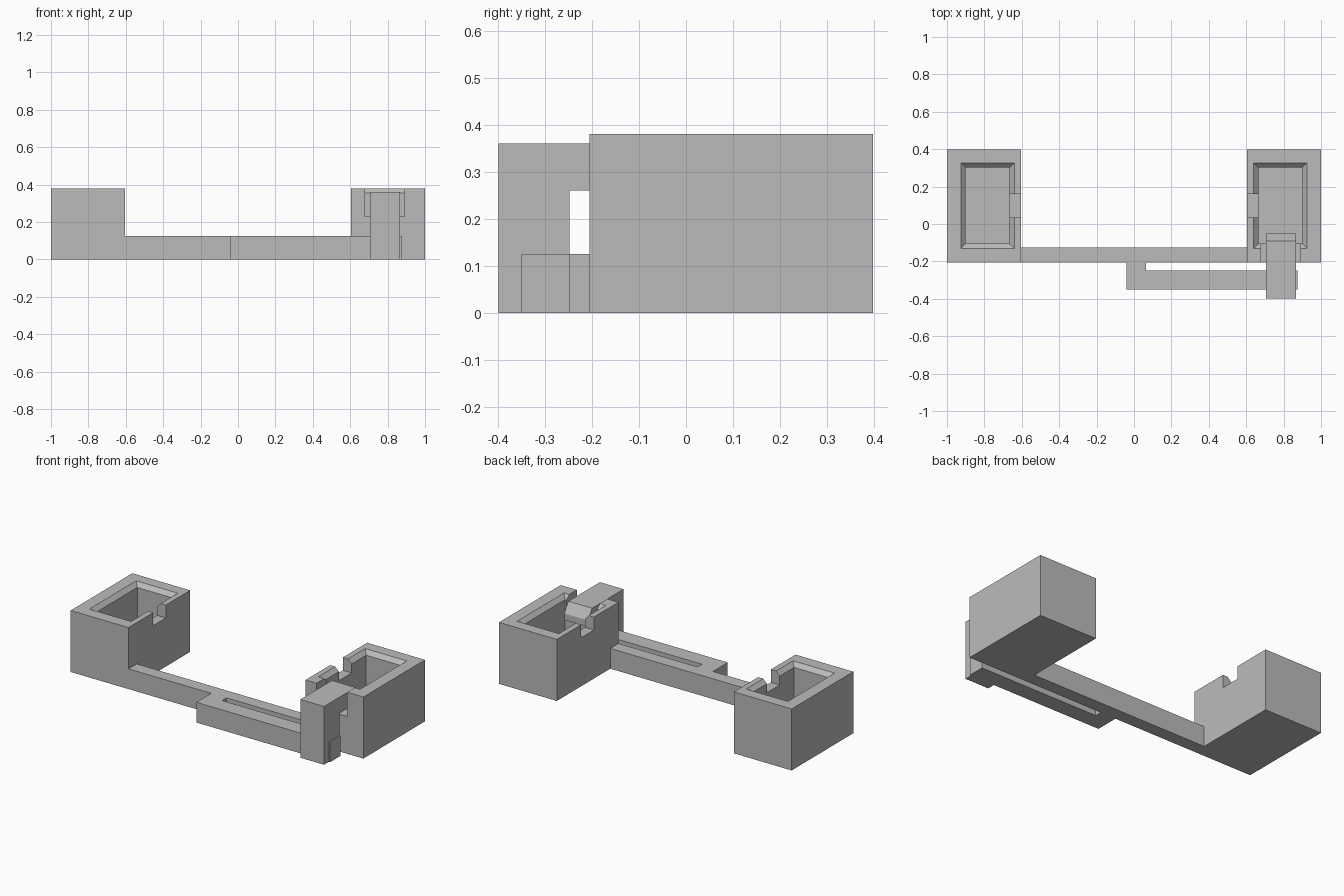
import bpy
import bmesh

cube = bpy.data.objects.get("Cube")
if cube:
    bpy.data.objects.remove(cube, do_unlink=True)

grey = bpy.data.materials.new("plain grey")
grey.use_nodes = True
GREY = (0.5, 0.5, 0.5, 1)
grey.diffuse_color = GREY
grey.node_tree.nodes["Principled BSDF"].inputs["Base Color"].default_value = GREY


def loft(name, rings):
    """Solid through matching rings of points, capped at both ends."""
    bm = bmesh.new()
    loops = [[bm.verts.new(p) for p in ring] for ring in rings]
    n = len(loops[0])
    for a, b in zip(loops, loops[1:]):
        for i in range(n):
            j = (i + 1) % n
            bm.faces.new((a[i], a[j], b[j], b[i]))
    bm.faces.new(loops[0])
    bm.faces.new(loops[-1])
    bmesh.ops.recalc_face_normals(bm, faces=bm.faces)
    mesh = bpy.data.meshes.new(name)
    bm.to_mesh(mesh)
    bm.free()
    mesh.materials.append(grey)
    obj = bpy.data.objects.new(name, mesh)
    bpy.context.collection.objects.link(obj)
    return obj


def rect(x0, x1, y0, y1, z, grow=0):
    x0, x1, y0, y1 = x0 - grow, x1 + grow, y0 - grow, y1 + grow
    return [(x0, y0, z), (x1, y0, z), (x1, y1, z), (x0, y1, z)]


def block(name, x0, x1, y0, y1, z0, z1):
    return loft(name, [rect(x0, x1, y0, y1, z) for z in (z0, z1)])


def cut(obj, cutter):
    """Subtract the cutter for good and discard it."""
    mod = obj.modifiers.new("cut", "BOOLEAN")
    mod.operation = "DIFFERENCE"
    mod.solver = "EXACT"
    mod.object = cutter
    bpy.context.view_layer.update()
    graph = bpy.context.evaluated_depsgraph_get()
    mesh = bpy.data.meshes.new_from_object(obj.evaluated_get(graph))
    obj.modifiers.clear()
    obj.data = mesh
    bpy.data.objects.remove(cutter, do_unlink=True)


HEIGHT, BAR_TOP, FRONT = 0.38, 0.125, -0.205


def span(side, a, b):
    return sorted((side * a, side * b))


# Two open boxes with a chamfered rim and a notch in the wall facing the middle
for name, side in (("right_box", -1), ("left_box", 1)):
    box = block(name, *span(side, 0.605, 1), FRONT, 0.397, 0, HEIGHT)
    inner = (*span(side, 0.665, 0.9), -0.105, 0.302)
    cut(box, loft("cavity", [rect(*inner, 0.06), rect(*inner, 0.355),
                             rect(*inner, 0.405, grow=0.05)]))
    cut(box, block("side_notch", *span(side, 0.55, 0.7), 0.035, 0.16, 0.3, 0.5))
    if side == 1:
        # Opening in the front wall for the hook
        cut(box, block("hook_notch", 0.68, 0.89, -0.3, -0.08, 0.23, 0.5))

# Connecting bar with the spring arm running along its front
outline = [(-0.605, FRONT), (-0.04, FRONT), (-0.04, -0.35), (0.875, -0.35),
           (0.875, -0.248), (0.065, -0.248), (0.065, FRONT), (0.605, FRONT),
           (0.605, -0.125), (-0.605, -0.125)]
loft("bar_and_arm", [[(x, y, z) for x, y in outline] for z in (0, BAR_TOP)])

# Upright latch with a hook reaching over the box wall, sloped at its tip
profile = [(-0.398, 0), (-0.248, 0), (-0.248, 0.26), (-0.05, 0.26),
           (-0.05, 0.3), (-0.09, 0.36), (-0.398, 0.36)]
loft("latch_hook", [[(x, y, z) for y, z in profile] for x in (0.705, 0.867)])
